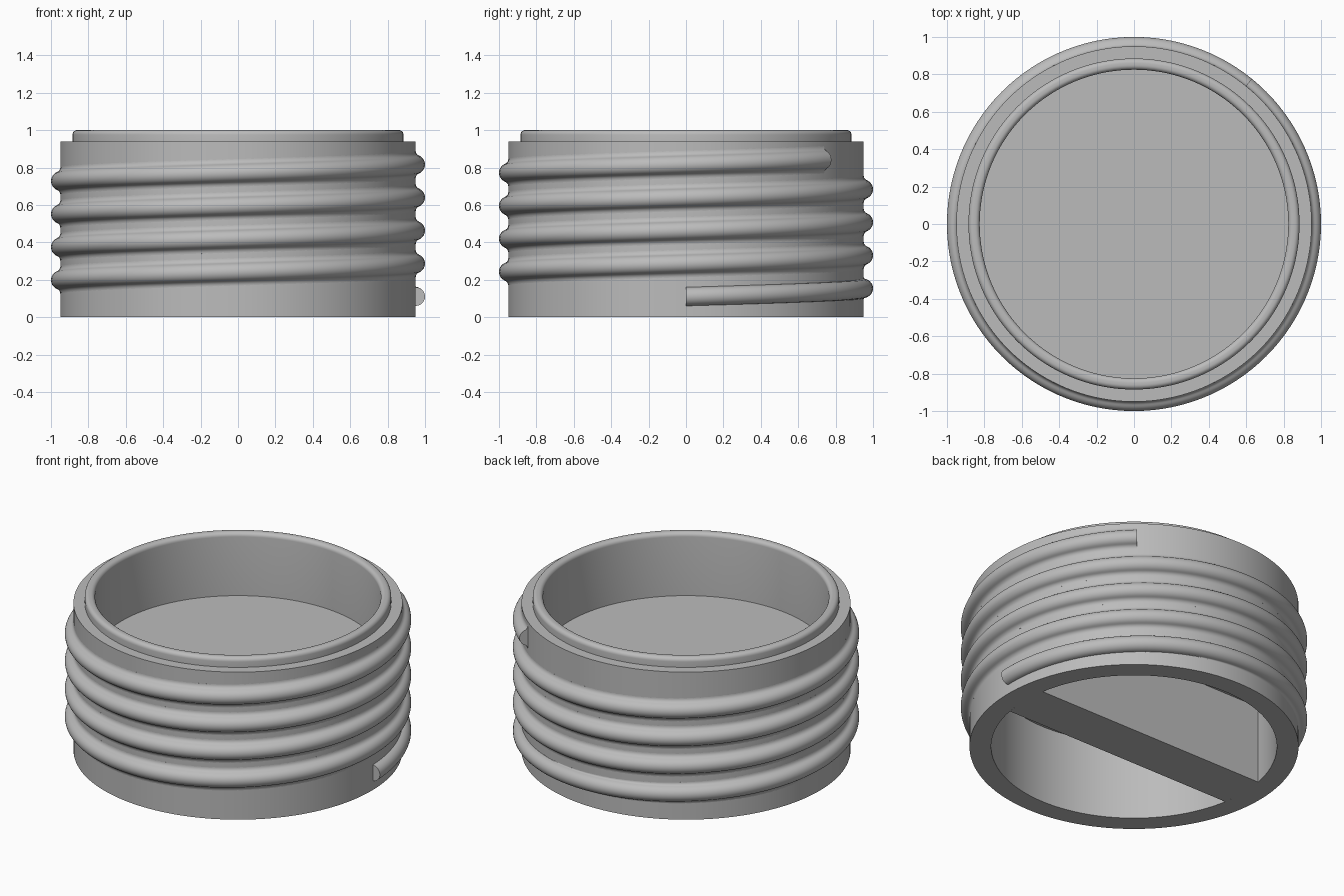
import bpy, bmesh
from math import sin, cos, pi, radians, atan2, asin, sqrt

if "Cube" in bpy.data.objects:
    bpy.data.objects.remove(bpy.data.objects["Cube"])

grey = bpy.data.materials.new("plain_grey")
grey.use_nodes = True
GREY = (0.5, 0.5, 0.5, 1)
grey.diffuse_color = GREY
grey.node_tree.nodes["Principled BSDF"].inputs["Base Color"].default_value = GREY

R_BODY, R_LIP, R_BORE = 0.95, 0.885, 0.825
Z_SHOULDER, Z_FLOOR, Z_POCKET = 0.94, 0.6, 0.5


def finish(name, bm, angle=35):
    bmesh.ops.recalc_face_normals(bm, faces=bm.faces)
    mesh = bpy.data.meshes.new(name)
    bm.to_mesh(mesh)
    bm.free()
    mesh.materials.append(grey)
    obj = bpy.data.objects.new(name, mesh)
    bpy.context.collection.objects.link(obj)
    bpy.ops.object.select_all(action='DESELECT')
    obj.select_set(True)
    bpy.context.view_layer.objects.active = obj
    bpy.ops.object.shade_smooth_by_angle(angle=radians(angle))
    return obj


def skin(bm, rings, loop_rings):
    """Bridge successive point rings with quads and cap both ends."""
    rows = [[bm.verts.new(p) for p in ring] for ring in rings]
    for a, b in zip(rows, rows[1:]):
        for i in range(len(a) if loop_rings else len(a) - 1):
            j = (i + 1) % len(a)
            bm.faces.new((a[i], a[j], b[j], b[i]))
    bm.faces.new(rows[0])
    bm.faces.new(rows[-1])


def arc(cx, cy, r, a0, a1, n):
    return [(cx + r * cos(a0 + (a1 - a0) * i / n),
             cy + r * sin(a0 + (a1 - a0) * i / n)) for i in range(n + 1)]


# Body: upper cup, rounded lip, shoulder, outer wall and lower recess
c = 0.025
profile = [(R_BORE, Z_FLOOR)]
profile += arc(R_BORE + c, 1 - c, c, pi, pi / 2, 6)
profile += arc(R_LIP - c, 1 - c, c, pi / 2, 0, 6)
profile += [(R_LIP, Z_SHOULDER), (R_BODY, Z_SHOULDER), (R_BODY, 0),
            (R_BORE, 0), (R_BORE, Z_POCKET)]
SEG = 144
bm = bmesh.new()
skin(bm, [[(r * cos(2 * pi * i / SEG), r * sin(2 * pi * i / SEG), z)
           for i in range(SEG)] for r, z in profile], True)
finish("body", bm)

# Grip bar across the underside, its ends following the bore
b = asin(0.148 / R_BORE)
outline = arc(0, 0, R_BORE, -b, b, 8) + arc(0, 0, R_BORE, pi - b, pi + b, 8)
bm = bmesh.new()
skin(bm, [[(x, y, z) for x, y in outline] for z in (0, Z_POCKET)], True)
finish("grip_bar", bm)


# Thread: round ridge with blended roots, swept up a helix
def ridge(fillet, r=0.05):
    s = sqrt((r + fillet) ** 2 - fillet ** 2)
    a = atan2(s, fillet)
    upper = arc(fillet, s, fillet, a + pi, pi, 6)[1:]
    lower = [(x, -z) for x, z in reversed(upper)]
    section = lower + arc(0, 0, r, -a, a, 14) + upper
    return [(-0.02, -s)] + section + [(-0.02, s)]


PITCH, Z_START, END = 0.1765, 0.11, 4 * 360 + 51
rings = []
for deg in range(0, END + 1, 3):
    t = radians(deg)
    blend = min(max((deg - 60) / 90, 0), 1)
    z0 = Z_START + PITCH * deg / 360
    rings.append([((R_BODY + x) * cos(t), (R_BODY + x) * sin(t), z0 + z)
                  for x, z in ridge(0.0005 + 0.0295 * blend)])
bm = bmesh.new()
skin(bm, rings, True)
finish("screw_thread", bm, 50)
